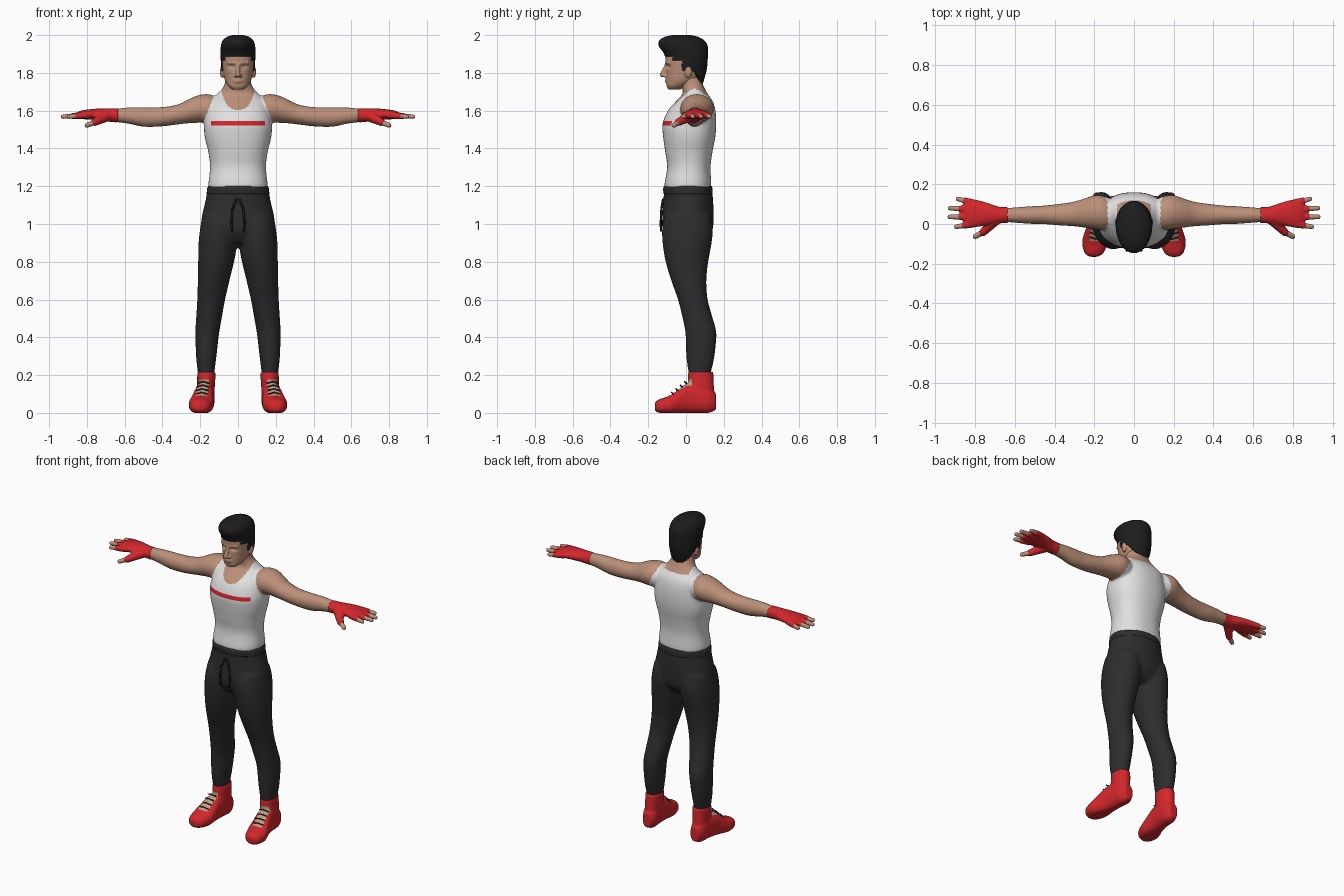
import bpy, bmesh, math
from mathutils import Vector

if "Cube" in bpy.data.objects:
    bpy.data.objects.remove(bpy.data.objects["Cube"])


def material(name, rgb):
    m = bpy.data.materials.new(name)
    m.use_nodes = True
    m.diffuse_color = (*rgb, 1)
    bsdf = m.node_tree.nodes["Principled BSDF"]
    bsdf.inputs["Base Color"].default_value = (*rgb, 1)
    bsdf.inputs["Roughness"].default_value = 0.8
    return m


SKIN = material("skin", (0.50, 0.28, 0.19))
WHITE = material("white cloth", (0.75, 0.75, 0.75))
RED = material("red", (0.65, 0.02, 0.025))
DARK = material("charcoal cloth", (0.026, 0.026, 0.027))
BLACK = material("black hair", (0.012, 0.012, 0.013))
BEIGE = material("beige tongue", (0.52, 0.34, 0.23))


def catmull(a, b, c, d, t):
    return [0.5 * (2 * q + (r - p) * t + (2 * p - 5 * q + 4 * r - s) * t * t
                   + (3 * q - p - 3 * r + s) * t ** 3) for p, q, r, s in zip(a, b, c, d)]


def loft(bm, axis, stations, seg=40, sub=5, sq=1.0):
    """Smooth skin through rings given as (along, centre1, centre2, radius1, radius2)."""
    n, rows = len(stations), []
    for i in range(n - 1):
        four = [stations[min(max(i + k, 0), n - 1)] for k in (-1, 0, 1, 2)]
        rows += [catmull(*four, j / sub) for j in range(sub)]
    rows.append(stations[-1])
    rings = []
    for t, c1, c2, r1, r2 in rows:
        ring = []
        for k in range(seg):
            a = 2 * math.pi * k / seg
            u, v = [math.copysign(abs(f) ** sq, f) for f in (math.cos(a), math.sin(a))]
            p, q = c1 + r1 * u, c2 + r2 * v
            ring.append(bm.verts.new({"x": (t, p, q), "y": (p, t, q), "z": (p, q, t)}[axis]))
        rings.append(ring)
    for lo, hi in zip(rings, rings[1:]):
        for k in range(seg):
            bm.faces.new((lo[k], lo[(k + 1) % seg], hi[(k + 1) % seg], hi[k]))
    bm.faces.new(rings[0])
    bm.faces.new(rings[-1])


def tube(bm, points, radii):
    """Round-ended rod through points."""
    for p, r in zip(points, radii):
        s = bmesh.ops.create_uvsphere(bm, u_segments=14, v_segments=10, radius=r)
        bmesh.ops.translate(bm, verts=s["verts"], vec=p)
    for p, q, r, s in zip(points, points[1:], radii, radii[1:]):
        p, q = Vector(p), Vector(q)
        c = bmesh.ops.create_cone(bm, cap_ends=True, segments=14, radius1=r, radius2=s,
                                  depth=(q - p).length)
        rot = Vector((0, 0, 1)).rotation_difference(q - p).to_matrix()
        bmesh.ops.rotate(bm, verts=c["verts"], matrix=rot)
        bmesh.ops.translate(bm, verts=c["verts"], vec=(p + q) / 2)


def blob(bm, centre, size):
    s = bmesh.ops.create_uvsphere(bm, u_segments=16, v_segments=12, radius=1)
    bmesh.ops.scale(bm, verts=s["verts"], vec=size)
    bmesh.ops.translate(bm, verts=s["verts"], vec=centre)


def finish(name, bm, mats, voxel=0, smooth=4, mirror=False):
    """Make the object, fuse overlapping pieces, and bake the modifiers."""
    bmesh.ops.recalc_face_normals(bm, faces=bm.faces)
    me = bpy.data.meshes.new(name)
    bm.to_mesh(me)
    bm.free()
    ob = bpy.data.objects.new(name, me)
    bpy.context.collection.objects.link(ob)
    if voxel:
        r = ob.modifiers.new("fuse", "REMESH")
        r.mode, r.voxel_size = "VOXEL", voxel
        s = ob.modifiers.new("soften", "SMOOTH")
        s.factor, s.iterations = 0.5, smooth
    if mirror:
        ob.modifiers.new("mirror", "MIRROR").use_mirror_merge = False
    bpy.context.view_layer.update()
    ev = ob.evaluated_get(bpy.context.evaluated_depsgraph_get())
    ob.data = bpy.data.meshes.new_from_object(ev)
    ob.modifiers.clear()
    ob.data.materials.clear()
    for m in mats:
        ob.data.materials.append(m)
    for p in ob.data.polygons:
        p.use_smooth = True
        p.material_index = 0
    return ob


def paint(ob, rule):
    for p in ob.data.polygons:
        p.material_index = rule(p.center, p.normal)


# Torso, neck and arms fused, with the vest and its stripe set by region
bm = bmesh.new()
loft(bm, "z", [(1.185, 0, .01, .15, .12), (1.21, 0, .01, .157, .124), (1.30, 0, .015, .148, .115),
               (1.38, 0, .015, .157, .125), (1.46, 0, .017, .176, .138), (1.53, 0, .018, .18, .142),
               (1.60, 0, .03, .168, .126), (1.65, 0, .045, .152, .097), (1.69, 0, .048, .108, .066),
               (1.73, 0, .035, .075, .058), (1.78, 0, .02, .065, .055)], sq=0.88)
for s in (1, -1):
    loft(bm, "x", [(s * x, *r) for x, *r in (
        (.08, .05, 1.60, .06, .06), (.15, .055, 1.61, .085, .076), (.20, .06, 1.61, .085, .074),
        (.25, .055, 1.60, .073, .066), (.31, .05, 1.582, .061, .054), (.38, .047, 1.57, .054, .051),
        (.45, .046, 1.566, .047, .052), (.51, .045, 1.567, .045, .051), (.58, .045, 1.574, .04, .043),
        (.66, .045, 1.575, .034, .034))])
body = finish("body_and_vest", bm, [SKIN, WHITE, RED], 0.008, 5)
bm = bmesh.new()
bm.from_mesh(body.data)
for co, no in (((0, 0, 1.522), (0, 0, 1)), ((0, 0, 1.546), (0, 0, 1)),
               ((.142, 0, 0), (1, 0, 0)), ((-.142, 0, 0), (1, 0, 0))):
    bmesh.ops.bisect_plane(bm, geom=bm.verts[:] + bm.edges[:] + bm.faces[:], plane_co=co, plane_no=no)
bm.to_mesh(body.data)
bm.free()


def vest_rule(c, n):
    x = abs(c.x)
    if c.y < 0 and x < .142 and 1.522 < c.z < 1.546:
        return 2
    arm = .19 if c.z < 1.53 else max(.135, .186 - .4 * (c.z - 1.53))
    neck = 1.605 + .09 * (x / .085) ** 3 if c.y < .05 else 1.685
    return int(x < arm and (c.z < neck or x > .085) and c.z < 1.715)


paint(body, vest_rule)

# Head with nose, ears and lips
bm = bmesh.new()
loft(bm, "z", [(1.712, 0, -.062, .03, .032), (1.73, 0, -.05, .052, .052), (1.76, 0, -.02, .069, .084),
               (1.80, 0, -.005, .078, .1), (1.84, 0, 0, .083, .106), (1.88, 0, 0, .085, .11),
               (1.93, 0, 0, .08, .103), (1.97, 0, 0, .055, .075)], sq=0.92)
tube(bm, [(0, -.104, 1.845), (0, -.126, 1.79)], [.008, .013])
for s in (1, -1):
    blob(bm, (s * .084, .012, 1.805), (.012, .02, .032))
    blob(bm, (s * .013, -.112, 1.784), (.01, .012, .008))
    tube(bm, [(s * .012, -.102, 1.852), (s * .05, -.088, 1.854)], [.01, .009])
for z in (1.753, 1.763):
    blob(bm, (0, -.1, z), (.026, .012, .006))
head = finish("head", bm, [SKIN], 0.005, 3)
for v in head.data.vertices:
    if v.co.y < -.03:
        d = ((abs(v.co.x) - .033) / .018) ** 2 + ((v.co.z - 1.834) / .01) ** 2
        v.co.y += .011 * math.exp(-d)

# Swept hair shell, trimmed along the hairline
bm = bmesh.new()
loft(bm, "z", [(1.735, 0, .035, .066, .052), (1.80, 0, .012, .085, .094), (1.84, 0, .005, .09, .108),
               (1.90, 0, 0, .092, .116), (1.94, 0, -.014, .091, .129), (1.97, 0, -.022, .082, .121),
               (1.99, 0, -.024, .06, .09), (2.0, 0, -.024, .03, .05)], seg=96, sub=9)


def hairline(y):
    if y < -.07:
        return 1.89
    if y < -.02:
        return 1.865
    return 1.81 if y < .04 else 1.81 - (y - .04) * 1.4


bmesh.ops.delete(bm, geom=[f for f in bm.faces if f.calc_center_median().z < hairline(f.calc_center_median().y)],
                 context="FACES")
hair = finish("hair", bm, [BLACK])
thick = hair.modifiers.new("thickness", "SOLIDIFY")
thick.thickness, thick.offset = .012, -1

# Fingerless gloves and bare fingertips
fingers = [(.002, -.014, .895), (.036, .036, .928), (.072, .08, .926), (.104, .126, .886)]
bm, tips = bmesh.new(), bmesh.new()
loft(bm, "x", [(.635, .045, 1.575, .04, .038), (.68, .045, 1.577, .042, .036), (.73, .05, 1.58, .054, .032),
               (.79, .053, 1.58, .068, .027), (.83, .054, 1.578, .067, .022), (.855, .055, 1.576, .055, .014)])
for y0, y1, end in fingers:
    a, b = Vector((.80, y0, 1.577)), Vector((end, y1, 1.568))
    tube(bm, [a, a.lerp(b, .58)], [.019, .017])
    tube(tips, [a.lerp(b, .4), b], [.015, .012])
tube(bm, [(.70, .02, 1.57), (.76, -.042, 1.538)], [.03, .02])
tube(tips, [(.75, -.035, 1.542), (.8, -.064, 1.522)], [.016, .013])
finish("gloves", bm, [RED], 0.006, 3, True)
finish("fingertips", tips, [SKIN], 0.005, 2, True)

# Joggers: hips, legs and waistband fused
bm = bmesh.new()
loft(bm, "z", [(1.205, 0, .01, .156, .124), (1.17, 0, .011, .164, .128), (1.12, 0, .012, .173, .132),
               (1.03, 0, .01, .193, .136), (.96, 0, .008, .19, .13), (.9, 0, .005, .14, .09)])
for s in (1, -1):
    loft(bm, "z", [(z, s * x, *r) for z, x, *r in (
        (1.05, .095, .01, .093, .12), (.98, .1, .008, .1, .134), (.9, .106, .006, .103, .13),
        (.8, .116, .005, .095, .113), (.7, .129, .015, .084, .093), (.6, .142, .036, .074, .079),
        (.5, .154, .062, .068, .08), (.42, .163, .079, .063, .082), (.3, .168, .076, .054, .075),
        (.22, .169, .073, .045, .061), (.19, .169, .073, .04, .055))])
finish("joggers", bm, [DARK], 0.01, 5)

# Waistband seam and drawstrings
bm = bmesh.new()
loft(bm, "z", [(1.2, 0, .01, .158, .127), (1.185, 0, .01, .164, .131), (1.16, 0, .011, .166, .13)], seg=64)
finish("waistband", bm, [DARK])
bm = bmesh.new()
for s in (1, -1):
    tube(bm, [(s * .008, -.122, 1.13), (s * .028, -.13, 1.08), (s * .036, -.134, 1.0), (s * .03, -.132, .965)],
         [.006] * 4)
finish("drawstrings", bm, [BLACK])

# High-top shoes with an open tongue panel
bm = bmesh.new()
loft(bm, "y", [(-.165, .203, .034, .02, .02), (-.145, .201, .036, .048, .035), (-.09, .196, .042, .065, .048),
               (-.04, .188, .06, .06, .064), (0, .182, .076, .053, .078), (.06, .175, .08, .049, .08),
               (.12, .171, .07, .046, .07), (.158, .17, .06, .028, .045)], sq=0.85)
for v in bm.verts:
    v.co.z = max(v.co.z, 0)
loft(bm, "z", [(.03, .17, .08, .042, .066), (.12, .17, .08, .046, .068), (.18, .168, .078, .048, .068),
               (.217, .168, .078, .048, .066)])
shoes = finish("shoes", bm, [RED, BEIGE], 0.006, 4, True)
paint(shoes, lambda c, n: int(abs(abs(c.x) - .184 + .12 * c.y) < .031 and -.085 < c.y < .03
                              and .085 < c.z < .178 and (n.z > .25 or n.y < -.4)))
ground = min(v.co.z for v in shoes.data.vertices)
for v in shoes.data.vertices:
    v.co.z -= ground

# Laces
bm = bmesh.new()
for i in range(4):
    y, z = -.07 + .023 * i, .1 + .019 * i
    x = .184 - .12 * y
    tube(bm, [(x - .03, y, z), (x, y - .006, z + .009), (x + .03, y + .004, z)], [.0035] * 3)
finish("laces", bm, [DARK], mirror=True)
